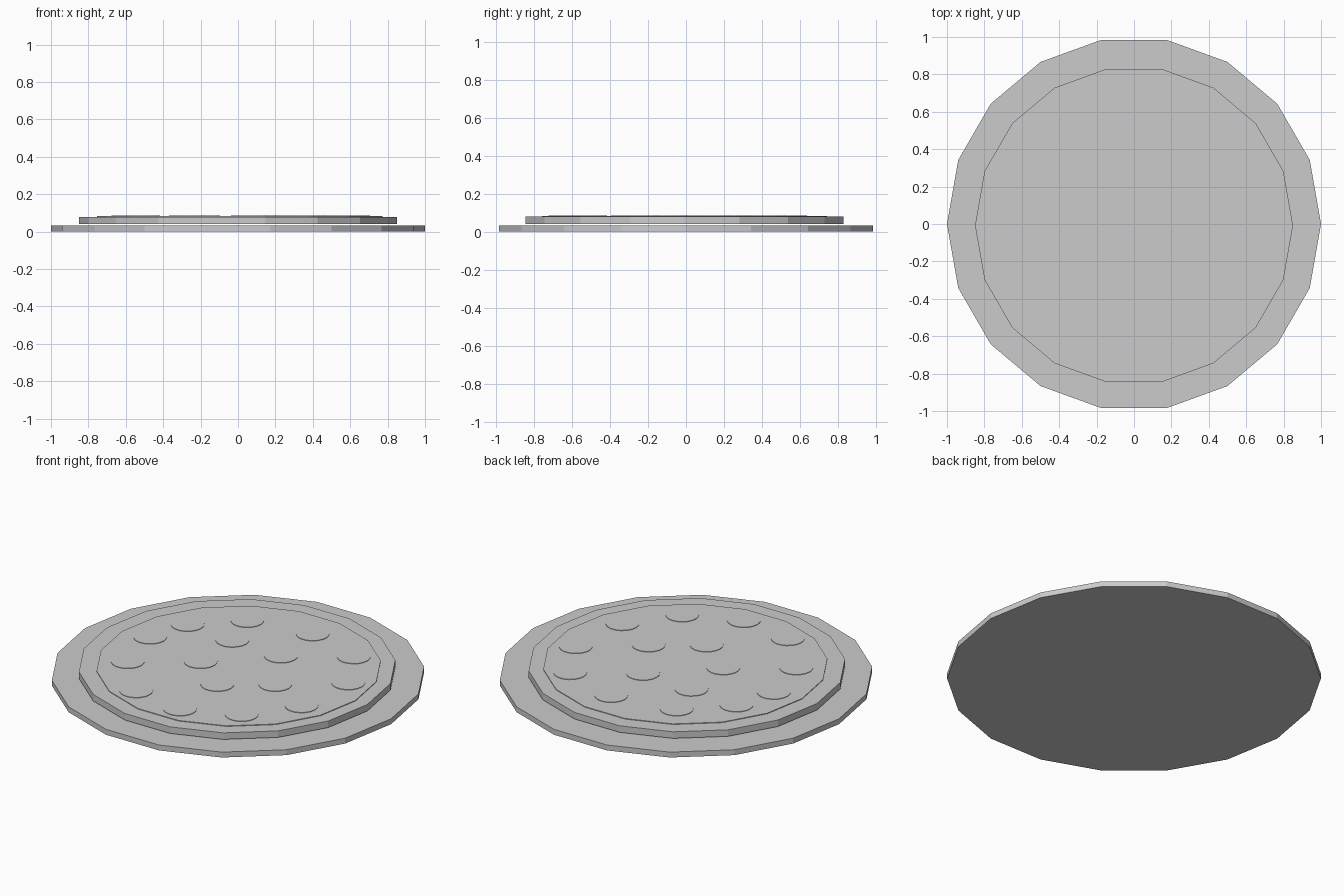
import bpy
from math import radians
from mathutils import Matrix, Vector

if "Cube" in bpy.data.objects:
    bpy.data.objects.remove(bpy.data.objects["Cube"])


def disc(name, radius, z0, z1, x=0.0, y=0.0, sides=18):
    """Flat-sided disc with a corner on the +x axis."""
    bpy.ops.mesh.primitive_cylinder_add(vertices=sides, radius=radius, depth=z1 - z0,
                                        location=(x, y, (z0 + z1) / 2),
                                        rotation=(0, 0, radians(90)))
    obj = bpy.context.object
    obj.name = name
    return obj


# Serving board, crust and cheese layer
disc("board", 1.0, 0.0, 0.032)
disc("crust", 0.85, 0.04, 0.079, 0.0, -0.008)
disc("cheese", 0.763, 0.05, 0.083, 0.01, -0.008)

# Sausage slices, scattered in rows across the cheese (rows run at 35 degrees)
rows = Matrix.Rotation(radians(35), 2)
spots = [(-.27, .51), (.05, .56),
         (-.47, .35), (-.03, .31), (.40, .39),
         (-.59, .04), (-.20, .04), (.23, .11), (.62, .10),
         (-.545, -.33), (-.11, -.25), (.20, -.25), (.59, -.23),
         (-.31, -.56), (.02, -.63), (.34, -.52)]
for i, spot in enumerate(spots):
    p = rows @ Vector(spot)
    disc(f"sausage_slice_{i + 1}", 0.09, 0.07, 0.086, p.x, p.y)
